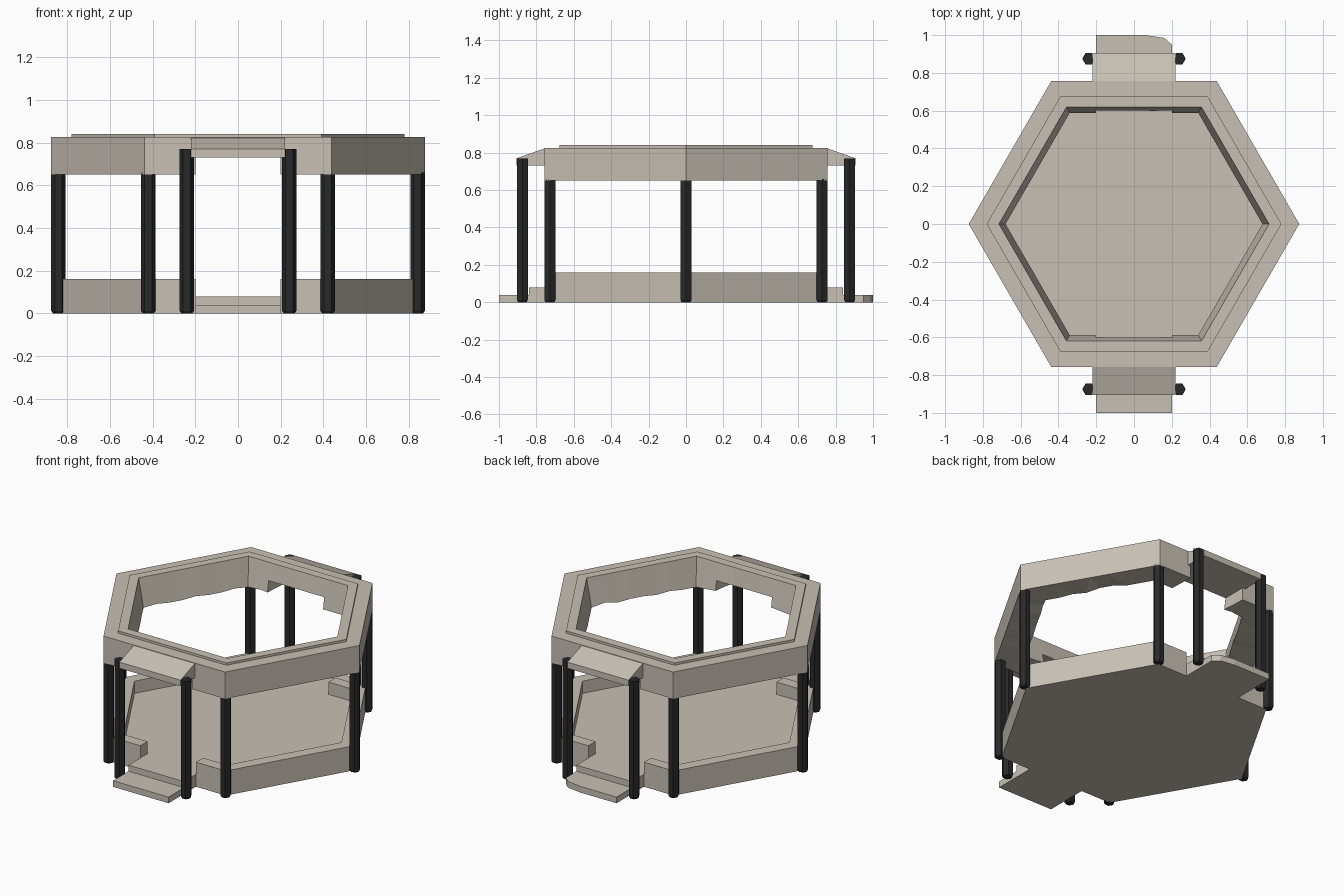
import bpy, bmesh, math, random
from math import cos, sin, pi

if "Cube" in bpy.data.objects:
    bpy.data.objects.remove(bpy.data.objects["Cube"])

random.seed(4)


def material(name, rgb):
    m = bpy.data.materials.new(name)
    m.diffuse_color = (*rgb, 1)
    m.use_nodes = True
    m.node_tree.nodes["Principled BSDF"].inputs["Base Color"].default_value = m.diffuse_color
    return m


STONE = material("pale_stone", (0.58, 0.53, 0.46))
BLACK = material("black_post", (0.022, 0.022, 0.023))


def finish(name, bm, mat):
    bmesh.ops.recalc_face_normals(bm, faces=bm.faces)
    me = bpy.data.meshes.new(name)
    bm.to_mesh(me)
    bm.free()
    me.materials.append(mat)
    ob = bpy.data.objects.new(name, me)
    bpy.context.collection.objects.link(ob)
    return ob


def prism(name, pts, to3d, a, b, mat):
    """Extrude a flat outline between a and b."""
    bm = bmesh.new()
    lo = [bm.verts.new(to3d(p, a)) for p in pts]
    hi = [bm.verts.new(to3d(p, b)) for p in pts]
    bm.faces.new(lo)
    bm.faces.new(hi)
    n = len(pts)
    for i in range(n):
        bm.faces.new((lo[i], lo[(i + 1) % n], hi[(i + 1) % n], hi[i]))
    return finish(name, bm, mat)


def upright(p, h):
    return (p[0], p[1], h)


def sideways(p, h):
    return (h, p[0], p[1])


def hexagon(r, cx=0, cy=0):
    return [(cx + r * cos(k * pi / 3), cy + r * sin(k * pi / 3)) for k in range(6)]


def hex_ring(name, profile, segs=1, chips=()):
    """Sweep an (r, z) profile round a hexagon; chipped points get a worn height."""
    bm = bmesh.new()
    corners = hexagon(1)
    loops = []
    for k in range(6):
        (x0, y0), (x1, y1) = corners[k], corners[(k + 1) % 6]
        for s in range(segs):
            t = s / segs
            x, y = x0 + (x1 - x0) * t, y0 + (y1 - y0) * t
            loop = []
            for i, (r, z) in enumerate(profile):
                worn = random.choice((0, 0, 0.008, 0.016)) if i in chips and s else 0
                loop.append(bm.verts.new((x * r, y * r, z + worn)))
            loops.append(loop)
    n, m = len(loops), len(profile)
    for i in range(n):
        a, b = loops[i], loops[(i + 1) % n]
        for j in range(m):
            bm.faces.new((a[j], b[j], b[(j + 1) % m], a[(j + 1) % m]))
    if chips:
        bmesh.ops.triangulate(bm, faces=[f for f in bm.faces if f.calc_center_median().z < 0.7])
    return finish(name, bm, STONE)


# floor and low wall
prism("floor", hexagon(0.83), upright, 0, 0.08, STONE)
wall = hex_ring("low_wall", [(0.83, 0.08), (0.83, 0.16), (0.745, 0.16), (0.745, 0.08)])

# roof ring with raised inner lip and worn lower edge
ring = hex_ring("roof_ring", [(0.875, 0.65), (0.875, 0.825), (0.78, 0.825), (0.78, 0.84),
                              (0.715, 0.84), (0.68, 0.655)], 8, (5,))

# doorway openings through wall and ring
cutter = prism("doorway_cutter", [(-0.2, -2), (0.2, -2), (0.2, 2), (-0.2, 2)],
               upright, 0.03, 0.73, STONE)
cutter.hide_render = True
for ob in (wall, ring):
    mod = ob.modifiers.new("doorways", 'BOOLEAN')
    mod.operation = 'DIFFERENCE'
    mod.solver = 'EXACT'
    mod.object = cutter
    bpy.context.view_layer.objects.active = ob
    bpy.ops.object.modifier_apply(modifier=mod.name)
bpy.data.objects.remove(cutter)


# posts with a narrowed foot
def post(name, x, y, top):
    bm = bmesh.new()
    loops = [[bm.verts.new((px, py, z)) for px, py in hexagon(r, x, y)]
             for r, z in ((0.026, 0), (0.034, 0.012), (0.034, top))]
    bm.faces.new(loops[0])
    bm.faces.new(loops[-1])
    for a, b in zip(loops, loops[1:]):
        for i in range(6):
            bm.faces.new((a[i], a[(i + 1) % 6], b[(i + 1) % 6], b[i]))
    finish(name, bm, BLACK)


for k, (x, y) in enumerate(hexagon(0.841)):
    post(f"corner_post_{k + 1}", x, y, 0.66)

# porches: steps, sloping roof and two posts each
for side, s in (("front", -1), ("back", 1)):
    prism(f"{side}_upper_step", [(-0.2, s * 0.68), (0.2, s * 0.68), (0.2, s * 0.84), (-0.2, s * 0.84)],
          upright, 0.03, 0.08, STONE)
    edge = [(0.2, -1.0)] if s < 0 else [(0.2, 0.95), (0.16, 0.985), (0.06, 1.0)]
    prism(f"{side}_lower_step", [(-0.2, s * 0.68), (0.2, s * 0.68), *edge, (-0.2, s * 1.0)],
          upright, 0, 0.04, STONE)
    prism(f"{side}_porch_roof", [(s * 0.74, 0.73), (s * 0.74, 0.822), (s * 0.758, 0.822),
                                 (s * 0.905, 0.77), (s * 0.905, 0.73)],
          sideways, -0.22, 0.22, STONE)
    for hand, x in (("left", -0.24), ("right", 0.24)):
        post(f"{side}_{hand}_porch_post", x, s * 0.875, 0.77)
